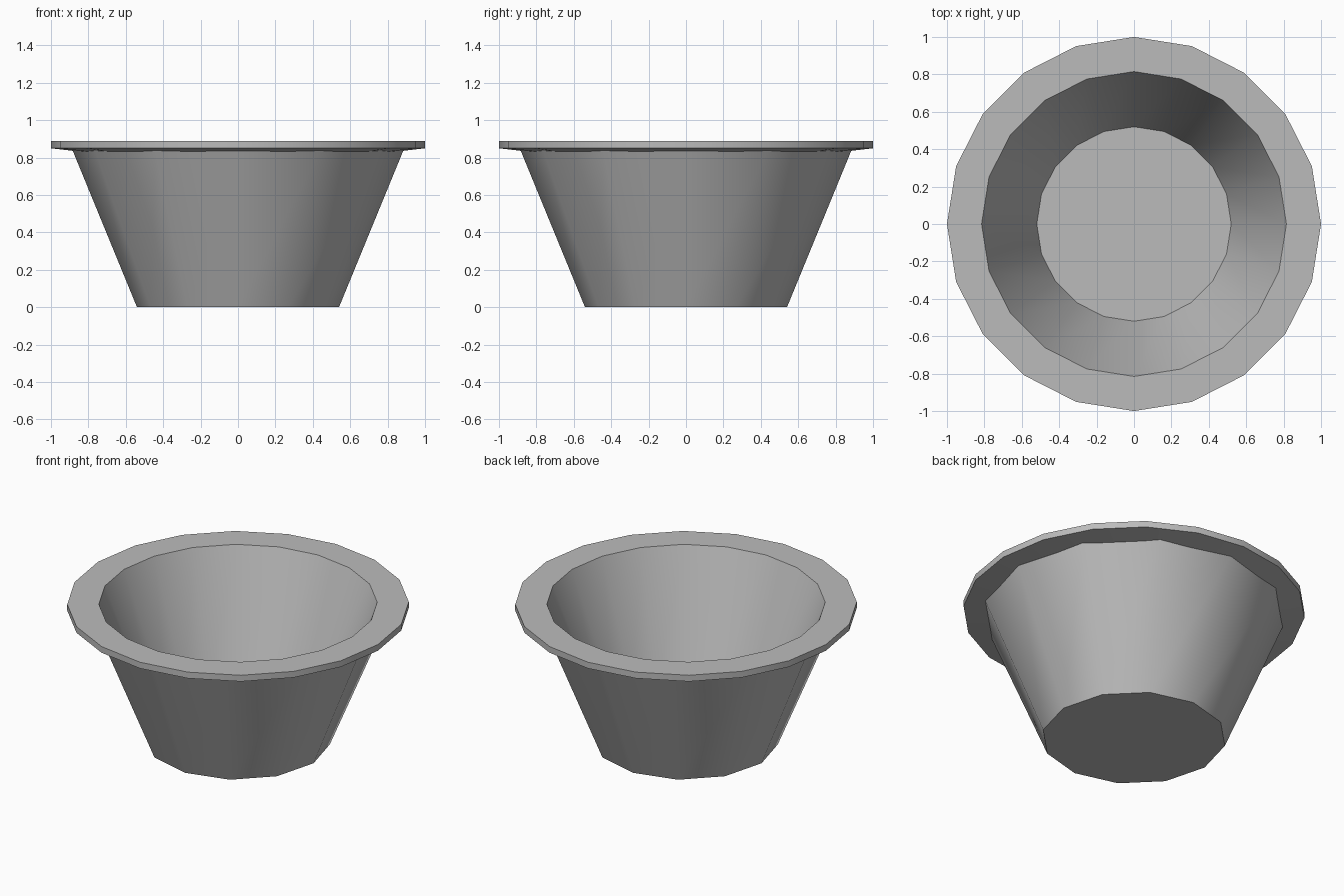
import bpy
import math

cube = bpy.data.objects.get("Cube")
if cube:
    bpy.data.objects.remove(cube, do_unlink=True)

grey = bpy.data.materials.new("plain_grey")
grey.use_nodes = True
colour = (0.5, 0.5, 0.5, 1.0)
grey.diffuse_color = colour
grey.node_tree.nodes["Principled BSDF"].inputs["Base Color"].default_value = colour


def lathe(name, profile, sides, cap_start=False, cap_end=False):
    """Turn a profile of (radius, height) points around z."""
    verts, faces = [], []
    for radius, height in profile:
        for i in range(sides):
            a = 2 * math.pi * i / sides
            verts.append((radius * math.cos(a), radius * math.sin(a), height))
    for ring in range(len(profile) - 1):
        low, high = ring * sides, (ring + 1) * sides
        for i in range(sides):
            j = (i + 1) % sides
            faces.append((low + i, low + j, high + j, high + i))
    if cap_start:
        faces.append(tuple(reversed(range(sides))))
    if cap_end:
        start = (len(profile) - 1) * sides
        faces.append(tuple(range(start, start + sides)))
    mesh = bpy.data.meshes.new(name)
    mesh.from_pydata(verts, [], faces)
    mesh.materials.append(grey)
    obj = bpy.data.objects.new(name, mesh)
    bpy.context.collection.objects.link(obj)
    bpy.ops.object.select_all(action='DESELECT')
    obj.select_set(True)
    bpy.context.view_layer.objects.active = obj
    bpy.ops.object.shade_smooth_by_angle(angle=math.radians(32))
    return obj


# Tapered twelve-sided outer wall with a closed base
lathe("outer_wall", [(0.54, 0), (0.885, 0.84)], 12, cap_start=True)

# Twenty-sided flared rim, running down into the hollow and its floor
lathe("rim_and_hollow",
      [(0.83, 0.83), (1.0, 0.85), (1.0, 0.89), (0.815, 0.89), (0.52, 0.15)],
      20, cap_end=True)
